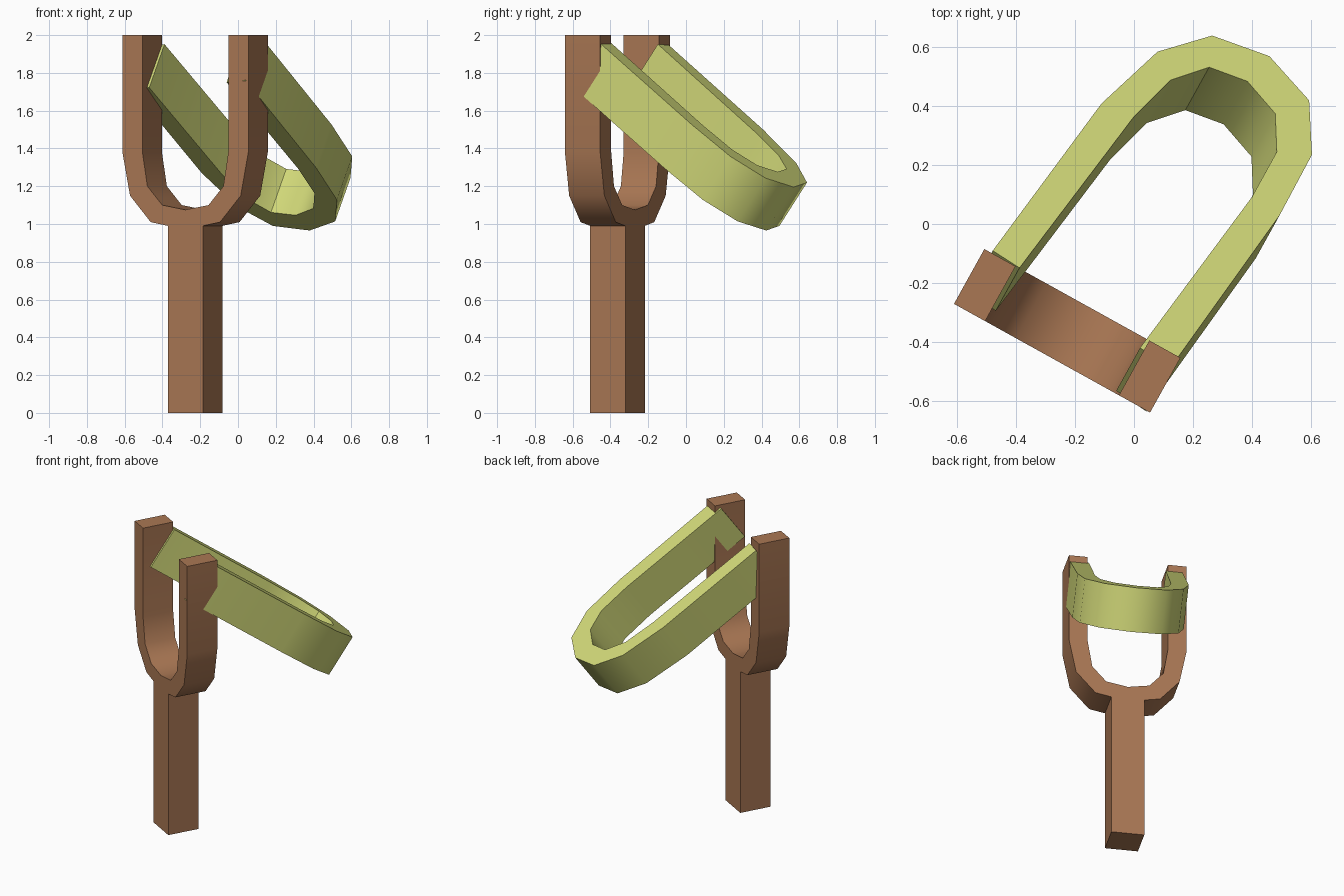
import bpy, bmesh, math
from mathutils import Vector

if "Cube" in bpy.data.objects:
    bpy.data.objects.remove(bpy.data.objects["Cube"])

# Slingshot axes: U across the fork, V from front to back, Z up
ANGLE = math.radians(-29)
U = Vector((math.cos(ANGLE), math.sin(ANGLE), 0))
V = Vector((-math.sin(ANGLE), math.cos(ANGLE), 0))
Z = Vector((0, 0, 1))
CENTRE = Vector((-0.227, -0.363, 0))
DEPTH = 0.213


def material(name, rgb):
    m = bpy.data.materials.new(name)
    m.diffuse_color = (*rgb, 1)
    m.use_nodes = True
    m.node_tree.nodes["Principled BSDF"].inputs["Base Color"].default_value = m.diffuse_color
    return m


wood = material("brown wood", (0.40, 0.185, 0.088))
rubber = material("lime rubber", (0.64, 0.69, 0.19))


def strip(name, outer, inner, push, mat):
    """Solid band between two matching 3D lines, thickened along push."""
    bm = bmesh.new()
    rings = []
    for o, i in zip(outer, inner):
        rings.append([bm.verts.new(p) for p in (o, i, i + push, o + push)])
    for a, b in zip(rings, rings[1:]):
        for k in range(4):
            j = (k + 1) % 4
            bm.faces.new((a[k], a[j], b[j], b[k]))
    bm.faces.new(rings[0])
    bm.faces.new(rings[-1])
    bmesh.ops.recalc_face_normals(bm, faces=bm.faces)
    mesh = bpy.data.meshes.new(name)
    bm.to_mesh(mesh)
    bm.free()
    mesh.materials.append(mat)
    obj = bpy.data.objects.new(name, mesh)
    bpy.context.collection.objects.link(obj)
    bpy.ops.object.select_all(action='DESELECT')
    obj.select_set(True)
    bpy.context.view_layer.objects.active = obj
    bpy.ops.object.shade_smooth_by_angle(angle=math.radians(42))
    return obj


def upright(points):
    """(across, height) points on the front face of the wood."""
    return [CENTRE + U * u - V * DEPTH / 2 + Z * z for u, z in points]


def mirrored(half):
    return [(-u, z) for u, z in half] + [(u, z) for u, z in reversed(half[:-1])]


# Handle: square post
h = DEPTH / 2
strip("handle", upright([(-h, 0), (-h, 1.0)]), upright([(h, 0), (h, 1.0)]),
      V * DEPTH, wood)

# Fork: U-shaped prongs
fork_outer = mirrored([(0.381, 2), (0.381, 1.38), (0.335, 1.15), (0.21, 1.01), (0, 0.97)])
fork_inner = mirrored([(0.26, 2), (0.26, 1.38), (0.23, 1.2), (0.14, 1.1), (0, 1.075)])
strip("fork", upright(fork_outer), upright(fork_inner), V * DEPTH, wood)

# Elastic band: U-shaped loop on a plane sloping down towards the back
TILT = math.radians(36)


def sloped(points):
    return [U * u + V * v + Z * (1.72 - math.tan(TILT) * v) for u, v in points]


band_outer = [(-0.376, -0.312), (-0.295, 0.305), (-0.214, 0.551), (-0.078, 0.689),
              (0.126, 0.722), (0.317, 0.656), (0.415, 0.499), (0.4185, 0.266),
              (0.345, -0.37)]
band_inner = [(-0.268, -0.319), (-0.177, 0.319), (-0.128, 0.489), (-0.035, 0.59),
              (0.102, 0.611), (0.238, 0.561), (0.3055, 0.45), (0.306, 0.273),
              (0.222, -0.358)]
down = (V * math.sin(TILT) + Z * math.cos(TILT)) * -0.284
strip("elastic_band", sloped(band_outer), sloped(band_inner), down, rubber)
